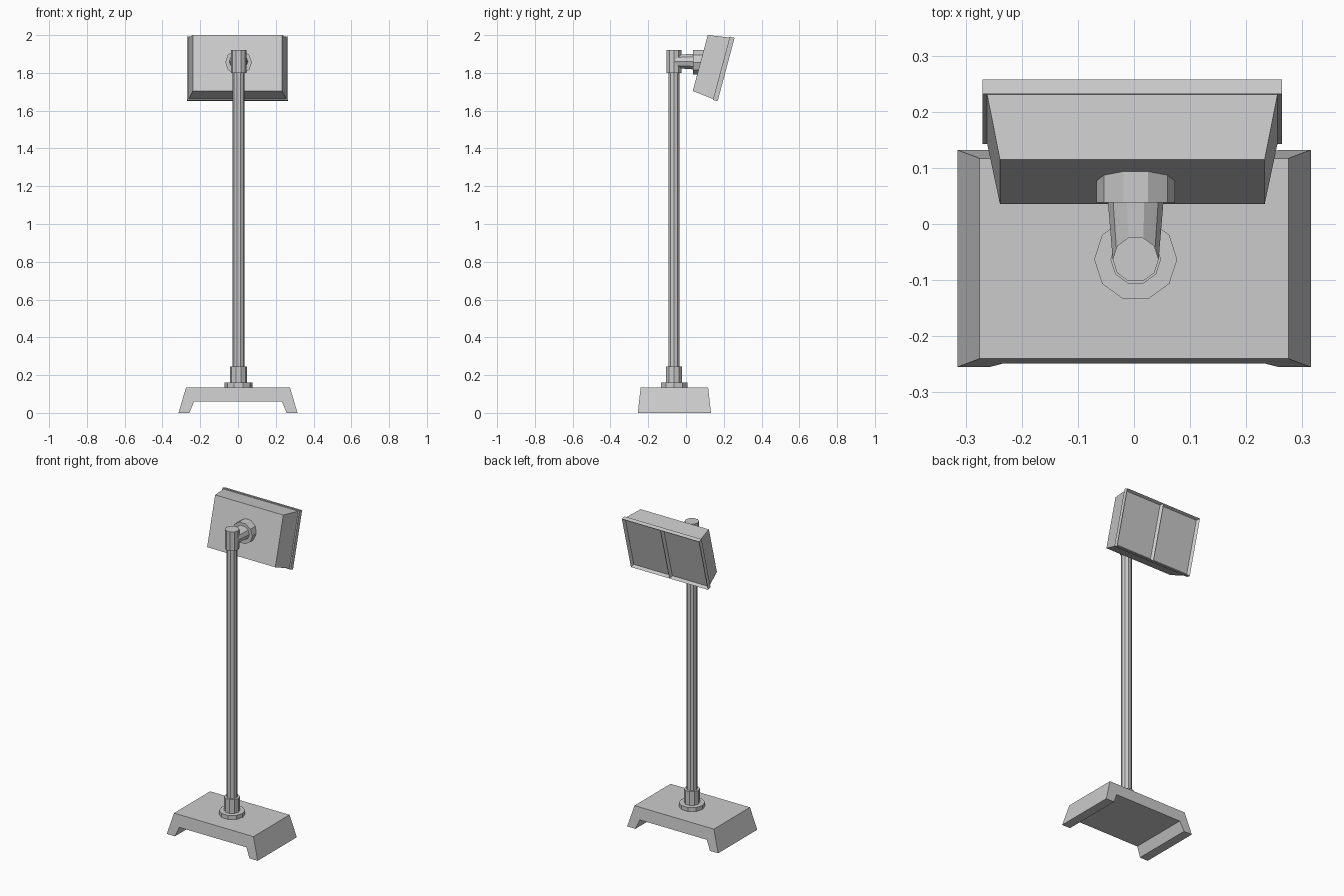
import bpy, bmesh, math
from mathutils import Matrix, Vector

if "Cube" in bpy.data.objects:
    bpy.data.objects.remove(bpy.data.objects["Cube"])

POLE = Vector((0.003, -0.063, 0))


def finish(name, bm):
    bmesh.ops.recalc_face_normals(bm, faces=bm.faces[:])
    mesh = bpy.data.meshes.new(name)
    bm.to_mesh(mesh)
    bm.free()
    obj = bpy.data.objects.new(name, mesh)
    bpy.context.collection.objects.link(obj)
    return obj


def tube(name, a, b, r1, r2, axis='Z', squash=1.0):
    """Ten-sided cone section from a to b, with a corner on the x axis."""
    a, b = Vector(a), Vector(b)
    bm = bmesh.new()
    bmesh.ops.create_cone(bm, cap_ends=True, segments=10, radius1=r1, radius2=r2,
                          depth=(b - a).length)
    # put one corner exactly at angle zero
    v = bm.verts[:][0].co
    bm.transform(Matrix.Rotation(-math.atan2(v.y, v.x), 4, 'Z'))
    if axis == 'Y':
        bm.transform(Matrix.Rotation(-math.pi / 2, 4, 'X'))
        bm.transform(Matrix.Diagonal((1, 1, squash, 1)))
    bm.transform(Matrix.Translation((a + b) / 2))
    return finish(name, bm)


# base: arch profile extruded in depth, narrowing toward the top
profile = [(-0.315, 0), (-0.258, 0), (-0.232, 0.06), (0.232, 0.06),
           (0.258, 0), (0.315, 0), (0.275, 0.135), (-0.275, 0.135)]
bm = bmesh.new()
rings = []
for front in (True, False):
    ring = []
    for x, z in profile:
        t = 0.015 * z / 0.135
        ring.append(bm.verts.new((x, -0.255 + t if front else 0.132 - t, z)))
    rings.append(ring)
    bm.faces.new(ring)
for i in range(8):
    j = (i + 1) % 8
    bm.faces.new((rings[0][i], rings[0][j], rings[1][j], rings[1][i]))
finish("base", bm)

# upright: flange, collar, pole and top sleeve
for name, z1, z2, r1, r2 in (("base_flange", 0.135, 0.16, 0.074, 0.074),
                             ("base_collar", 0.16, 0.246, 0.045, 0.045),
                             ("pole", 0.24, 1.81, 0.031, 0.031),
                             ("top_sleeve", 1.80, 1.92, 0.041, 0.041)):
    tube(name, POLE + Vector((0, 0, z1)), POLE + Vector((0, 0, z2)), r1, r2)

# arm and mounting disc behind the head
tube("arm", (0.003, -0.063, 1.86), (0.003, 0.045, 1.86), 0.041, 0.05, 'Y', 0.88)
tube("mount_disc", (0.003, 0.038, 1.856), (0.003, 0.1, 1.856), 0.07, 0.07, 'Y', 0.96)

# head frame: local y points out of the lit face, local z runs up from the
# top back edge of the front plate
HEAD = (Matrix.Translation((-0.003, 0.232, 1.992)) @
        Matrix.Rotation(math.radians(-15), 4, 'X'))


def rect(bm, y, x, z1, z2):
    return [bm.verts.new(p) for p in ((-x, y, z1), (x, y, z1), (x, y, z2), (-x, y, z2))]


# head housing, tapering toward the back
bm = bmesh.new()
back = rect(bm, -0.115, 0.236, -0.329, -0.022)
front = rect(bm, 0.001, 0.259, -0.342, -0.005)
bm.faces.new(back)
bm.faces.new(front)
for i in range(4):
    j = (i + 1) % 4
    bm.faces.new((back[i], back[j], front[j], front[i]))
finish("head_housing", bm).matrix_world = HEAD

# front plate with two recessed panels
bm = bmesh.new()
bmesh.ops.create_cube(bm, size=1)
bm.transform(Matrix.Translation((0, 0.013, -0.1735)) @
             Matrix.Diagonal((0.534, 0.026, 0.347, 1)))
bmesh.ops.bisect_plane(bm, geom=bm.verts[:] + bm.edges[:] + bm.faces[:],
                       plane_co=(0, 0, 0), plane_no=(1, 0, 0))
bm.normal_update()
panels = [f for f in bm.faces if f.normal.y > 0.9]
bmesh.ops.inset_individual(bm, faces=panels, thickness=0.016, depth=0)
for f in panels:
    for v in f.verts:
        v.co.y -= 0.016
finish("front_plate", bm).matrix_world = HEAD
